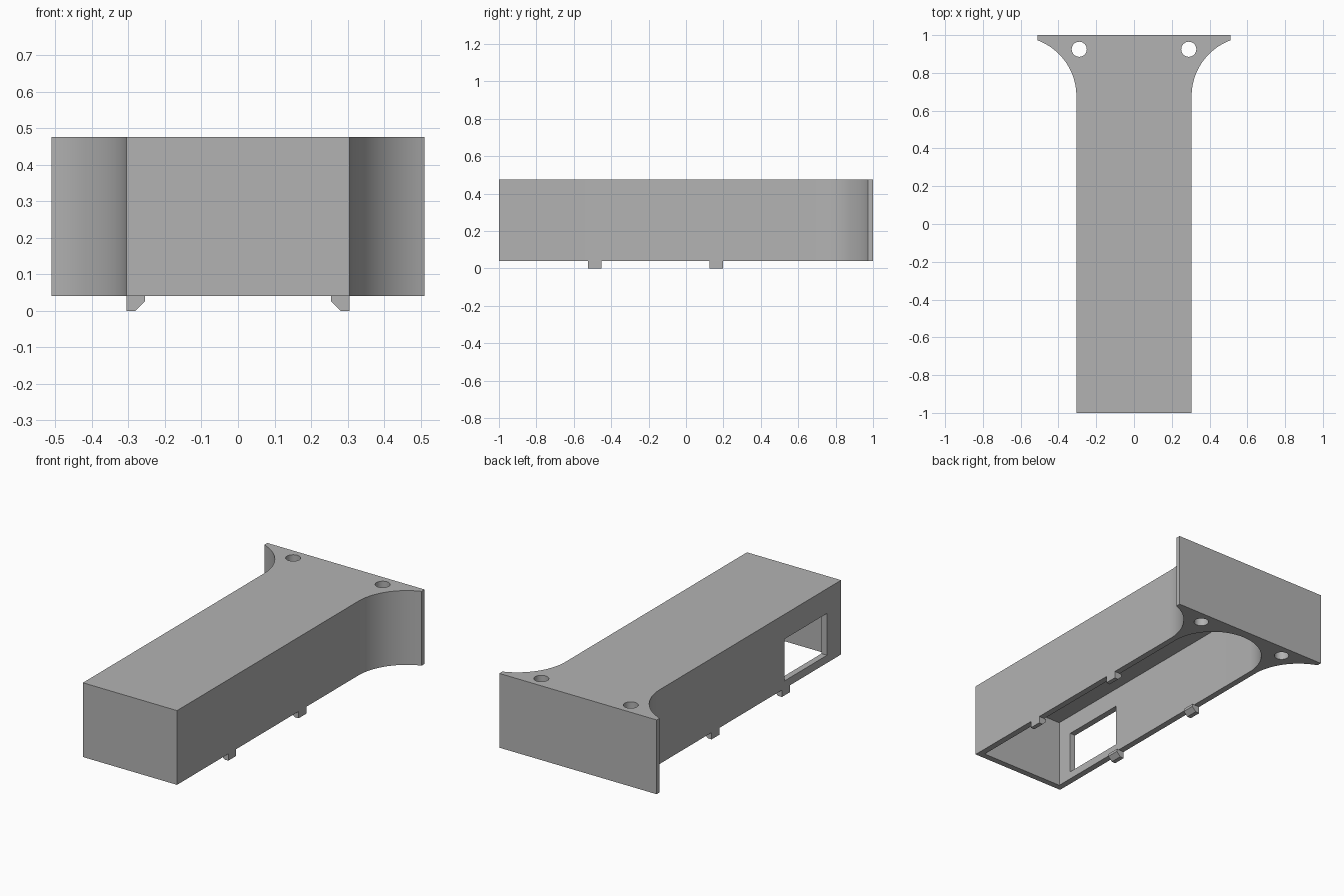
import bpy, bmesh
from math import sin, cos, pi, acos
from mathutils import Matrix, Vector

cube = bpy.data.objects.get("Cube")
if cube:
    bpy.data.objects.remove(cube, do_unlink=True)

BASE, TOP = 0.04, 0.475      # underside and top of the housing
HALF, WALL = 0.305, 0.036    # half width and wall thickness
FLARE_W, FLARE_Y, FLARE_R = 0.51, 0.972, 0.315

grey = bpy.data.materials.new("plain grey")
grey.use_nodes = True
colour = (0.45, 0.45, 0.45, 1)
grey.diffuse_color = colour
grey.node_tree.nodes["Principled BSDF"].inputs["Base Color"].default_value = colour


def prism(name, points, direction):
    """Extrude a closed outline of 3D points along a direction."""
    bm = bmesh.new()
    face = bm.faces.new([bm.verts.new(p) for p in points])
    out = bmesh.ops.extrude_face_region(bm, geom=[face])
    moved = [g for g in out["geom"] if isinstance(g, bmesh.types.BMVert)]
    bmesh.ops.translate(bm, verts=moved, vec=Vector(direction))
    bmesh.ops.recalc_face_normals(bm, faces=bm.faces)
    mesh = bpy.data.meshes.new(name)
    bm.to_mesh(mesh)
    bm.free()
    mesh.materials.append(grey)
    obj = bpy.data.objects.new(name, mesh)
    bpy.context.collection.objects.link(obj)
    return obj


def upright(name, outline, low, high):
    return prism(name, [(x, y, low) for x, y in outline], (0, 0, high - low))


def arc(cx, cy, r, start, end, steps):
    return [(cx + r * cos(start + (end - start) * i / steps),
             cy + r * sin(start + (end - start) * i / steps)) for i in range(steps + 1)]


def cut(target, cutter):
    cutter.hide_render = True
    mod = target.modifiers.new("cut", "BOOLEAN")
    mod.operation, mod.solver, mod.object = "DIFFERENCE", "EXACT", cutter
    bpy.ops.object.select_all(action="DESELECT")
    bpy.context.view_layer.objects.active = target
    target.select_set(True)
    bpy.ops.object.modifier_apply(modifier=mod.name)
    bpy.data.objects.remove(cutter, do_unlink=True)


# Housing outline: straight box flaring into the rear mounting plate
sweep = acos((HALF + FLARE_R - FLARE_W) / FLARE_R)
flare_start = FLARE_Y - FLARE_R * sin(sweep)
right_side = [(HALF, -1)]
right_side += arc(HALF + FLARE_R, flare_start, FLARE_R, pi, pi - sweep, 24)
right_side += [(FLARE_W, 1)]
outline = right_side + [(-x, y) for x, y in reversed(right_side)]
housing = upright("housing", outline, BASE, TOP)

# Hollow, open below, with a round rear end
inner = HALF - WALL
hollow = [(-inner, -1 + WALL), (inner, -1 + WALL)] + arc(0, flare_start, inner, 0, pi, 48)
cut(housing, upright("hollow_cutter", hollow, -0.1, TOP - WALL))

# Screw holes through the flared corners
for side in (-1, 1):
    hole = arc(side * 0.29, 0.925, 0.04, 0, 2 * pi, 32)[:-1]
    cut(housing, upright("hole_cutter", hole, -0.1, 0.6))

# Window in one side wall
window = [(-0.4, -0.87), (-0.2, -0.87), (-0.2, -0.477), (-0.4, -0.477)]
cut(housing, upright("window_cutter", window, 0.085, 0.33))

bpy.ops.object.shade_smooth_by_angle(angle=pi / 6)

# Chamfered clips under the side walls
clip = [(HALF, BASE), (HALF, 0), (0.28, 0), (0.255, 0.025), (0.255, BASE)]
for side, label in ((1, "left"), (-1, "right")):
    for y, place in ((-0.525, "front"), (0.125, "rear")):
        prism(f"{label}_{place}_clip", [(side * x, y, z) for x, z in clip], (0, 0.073, 0))
